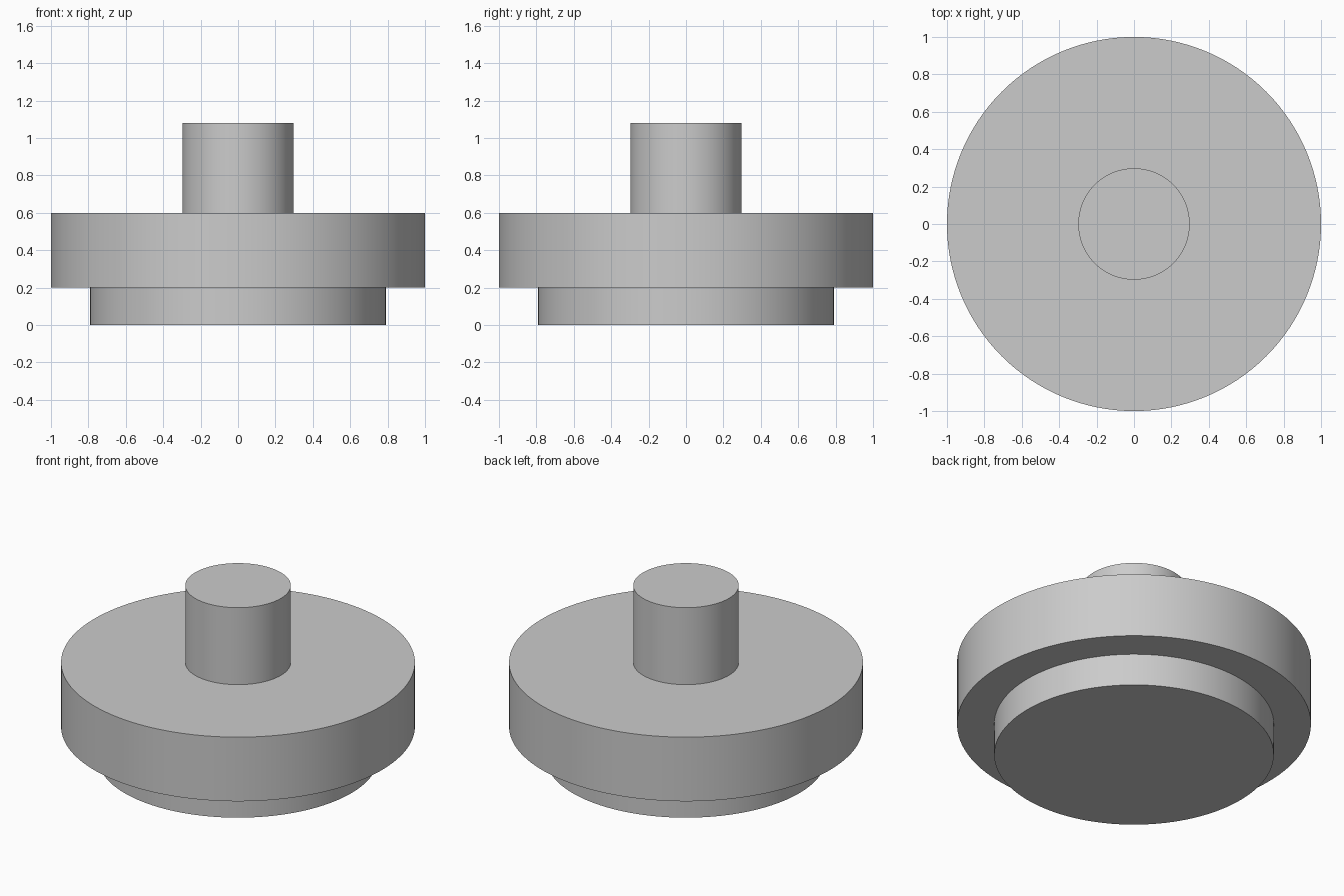
import bpy, bmesh, math
from mathutils import Vector

if "Cube" in bpy.data.objects:
    bpy.data.objects.remove(bpy.data.objects["Cube"])

SEGMENTS = 128

grey = bpy.data.materials.new("plain grey")
grey.diffuse_color = (0.60, 0.60, 0.60, 1.0)
grey.use_nodes = True
grey.node_tree.nodes["Principled BSDF"].inputs["Base Color"].default_value = grey.diffuse_color

# Stepped profile (radius, height): narrow foot, wide disc, central stem
profile = [(0, 0), (0.79, 0), (0.79, 0.2), (1.0, 0.2), (1.0, 0.6),
           (0.298, 0.6), (0.298, 1.08), (0, 1.08)]

# Revolve the profile around the vertical axis into one closed solid
bm = bmesh.new()
verts = [bm.verts.new((r, 0, z)) for r, z in profile]
edges = [bm.edges.new(pair) for pair in zip(verts, verts[1:])]
bmesh.ops.spin(bm, geom=verts + edges, cent=Vector(), axis=Vector((0, 0, 1)),
               angle=math.tau, steps=SEGMENTS)
bmesh.ops.remove_doubles(bm, verts=bm.verts, dist=0.0001)
bmesh.ops.recalc_face_normals(bm, faces=bm.faces)

mesh = bpy.data.meshes.new("stepped_knob")
bm.to_mesh(mesh)
bm.free()
mesh.materials.append(grey)

knob = bpy.data.objects.new("stepped_knob", mesh)
bpy.context.collection.objects.link(knob)

# Smooth round walls with crisp rims
bpy.context.view_layer.objects.active = knob
knob.select_set(True)
bpy.ops.object.shade_smooth_by_angle(angle=math.radians(30))
